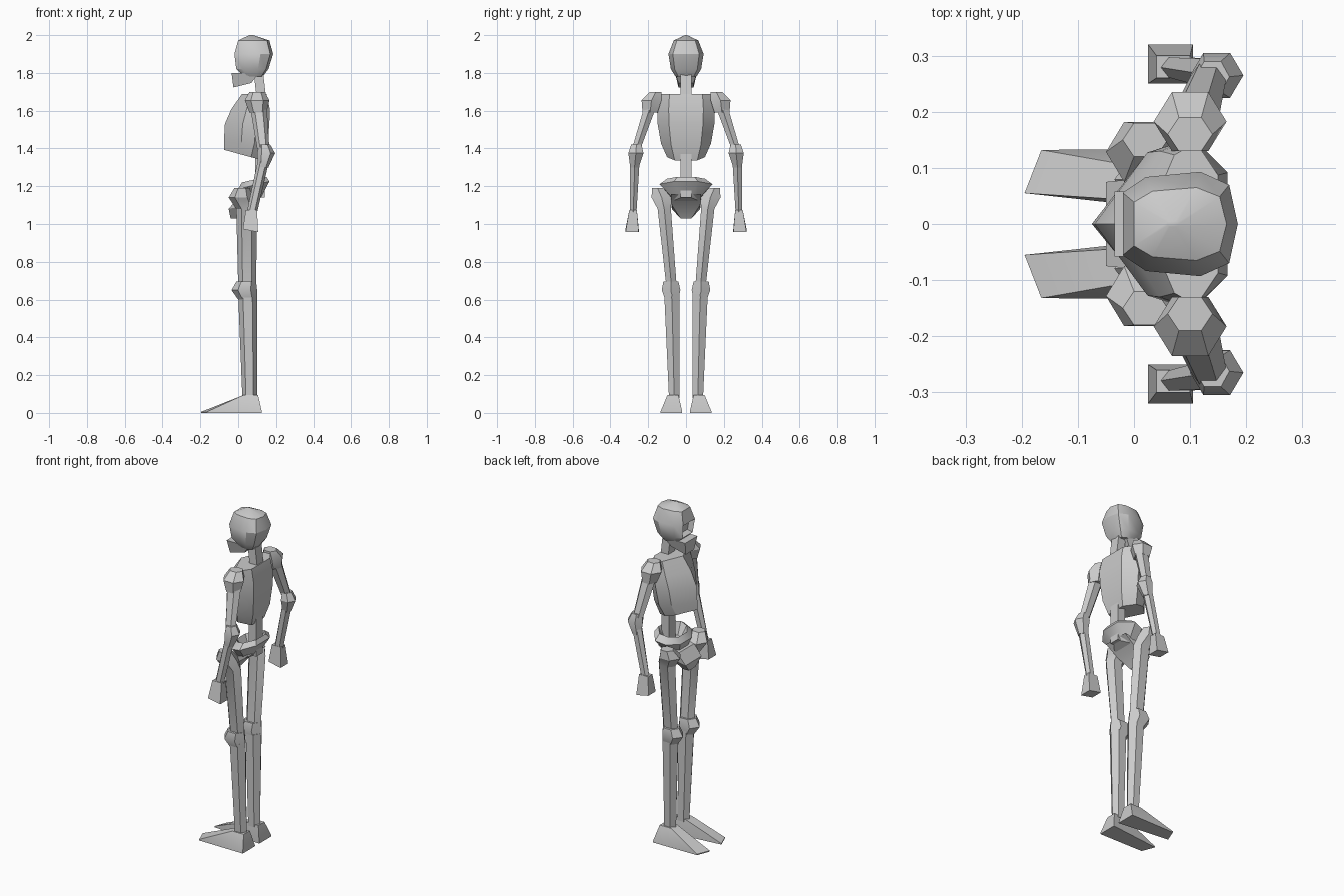
import bpy
import bmesh
from math import radians

cube = bpy.data.objects.get("Cube")
if cube:
    bpy.data.objects.remove(cube)

bone = bpy.data.materials.new("bone_grey")
bone.use_nodes = True
bone.diffuse_color = (0.6, 0.6, 0.6, 1)
bone.node_tree.nodes["Principled BSDF"].inputs["Base Color"].default_value = (0.6, 0.6, 0.6, 1)


def mirror(half):
    """Close a half outline (front to back, y >= 0) into a full cross-section."""
    return half + [(x, -y) for x, y in reversed(half) if y > 0]


# Cross-sections in a -1..1 box
HEX = mirror([(-1, 0), (-.5, 1), (.5, 1), (1, 0)])
BLOCK = mirror([(-1, 1), (1, 1)])
CHEST = mirror([(-1, 0), (-.2, .85), (.4, 1), (1, .6)])
SKULL = mirror([(-1, .6), (-.6, .9), (.35, 1), (.85, .75), (1, 0)])
BOWL = mirror([(-1, .4), (-.4, .9), (.3, 1), (1, .45)])


def loft(name, shape, rings, side=1, socket=None):
    """Skin cross-sections given as x0, x1, y0, y1, z, rise towards the back."""
    bm = bmesh.new()
    loops = []
    for x0, x1, y0, y1, z, rise in rings:
        cx, cy, rx, ry = (x0 + x1) / 2, (y0 + y1) / 2, (x1 - x0) / 2, (y1 - y0) / 2
        loops.append([bm.verts.new((cx + rx * u, side * (cy + ry * v), z + rise * u))
                      for u, v in shape])
    n = len(shape)
    for low, high in zip(loops, loops[1:]):
        for i in range(n):
            j = (i + 1) % n
            bm.faces.new((low[i], low[j], high[j], high[i]))
    bm.faces.new(loops[0])
    bm.faces.new(loops[-1])
    bmesh.ops.recalc_face_normals(bm, faces=bm.faces)
    if socket:
        bm.normal_update()
        face = [f for f in bm.faces if f.normal.x < -.9
                and socket[0] < f.calc_center_median().z < socket[1]]
        bmesh.ops.inset_individual(bm, faces=face, thickness=.012, depth=-.03)
    mesh = bpy.data.meshes.new(name)
    bm.to_mesh(mesh)
    bm.free()
    mesh.materials.append(bone)
    obj = bpy.data.objects.new(name, mesh)
    bpy.context.collection.objects.link(obj)
    bpy.ops.object.select_all(action="DESELECT")
    obj.select_set(True)
    bpy.context.view_layer.objects.active = obj
    bpy.ops.object.shade_smooth_by_angle(angle=radians(30))
    return obj


def centred(name, shape, rings, **kw):
    """Loft symmetric about y = 0, rings as x0, x1, half width, z, rise."""
    return loft(name, shape, [(a, b, -w, w, z, r) for a, b, w, z, r in rings], **kw)


# Head and neck
centred("skull", SKULL, [(.03, .13, .055, 1.78, 0), (-.01, .16, .08, 1.82, 0),
                         (-.02, .185, .093, 1.90, 0), (.0, .165, .065, 1.972, 0),
                         (.06, .08, .005, 2.0, 0)], socket=(1.83, 1.89))
centred("jaw", BLOCK, [(-.025, .07, .04, 1.735, .012), (-.035, .11, .058, 1.80, 0)])
centred("neck", BLOCK, [(.1, .15, .03, 1.65, 0), (.08, .13, .03, 1.82, 0)])

# Trunk
centred("ribcage", CHEST, [(-.075, .13, .1, 1.365, -.028), (-.075, .155, .132, 1.43, -.01),
                           (-.07, .165, .15, 1.53, 0), (-.035, .167, .153, 1.61, 0),
                           (.02, .15, .145, 1.688, 0)])
centred("lower_spine", BLOCK, [(.09, .14, .03, 1.14, 0), (.09, .14, .03, 1.38, 0)])

# Pelvis: hollow upper bowl and the wedge below it
centred("pelvis_bowl", BOWL, [(.03, .12, .06, 1.12, .02), (-.0, .165, .14, 1.205, .02),
                              (.02, .15, .1, 1.235, .015), (.05, .12, .06, 1.17, .01)])
centred("pelvis_wedge", BLOCK, [(-.04, .0, .03, 1.03, 0), (-.05, .05, .075, 1.09, .01),
                                (.0, .13, .08, 1.15, .01)])

# Limbs, once per side
for label, side in (("right", 1), ("left", -1)):
    loft(label + "_shoulder", HEX, [(.06, .15, .15, .23, 1.59, 0), (.035, .165, .13, .235, 1.655, 0),
                                    (.06, .14, .13, .19, 1.70, 0)], side)
    loft(label + "_upper_arm", HEX, [(.1, .165, .24, .285, 1.40, 0),
                                     (.06, .15, .15, .215, 1.64, 0)], side)
    loft(label + "_elbow", HEX, [(.105, .16, .25, .295, 1.30, 0), (.1, .195, .225, .305, 1.375, 0),
                                 (.11, .17, .235, .29, 1.42, 0)], side)
    loft(label + "_forearm", HEX, [(.045, .1, .262, .297, 1.06, 0),
                                   (.105, .165, .245, .295, 1.34, 0)], side)
    loft(label + "_hand", BLOCK, [(.025, .105, .25, .32, .965, -.008),
                                  (.04, .1, .26, .3, 1.075, 0)], side)
    loft(label + "_thigh", HEX, [(.0, .095, .05, .105, .68, 0), (-.01, .1, .08, .15, 1.08, 0),
                                 (-.05, .08, .075, .182, 1.14, 0),
                                 (-.02, .06, .12, .18, 1.19, 0)], side)
    loft(label + "_knee", HEX, [(.0, .1, .04, .11, .60, 0), (-.035, .1, .03, .128, .65, 0),
                                (-.01, .095, .04, .12, .695, 0)], side)
    loft(label + "_shin", HEX, [(.022, .1, .035, .09, .08, 0),
                                (.0, .1, .035, .115, .63, 0)], side)
    # Foot: heel block flattening into a skewed toe edge
    foot = loft(label + "_foot", BLOCK, [(-.18, .125, .02, .135, 0, 0),
                                         (-.18, .125, .02, .135, .006, 0),
                                         (.03, .105, .04, .098, .095, 0)], side)
    for v in foot.data.vertices:
        if v.co.x < -.1:
            inner = abs(v.co.y) < .08
            v.co.x = -.195 if inner else -.165
            v.co.y = side * (.055 if inner else .132)
